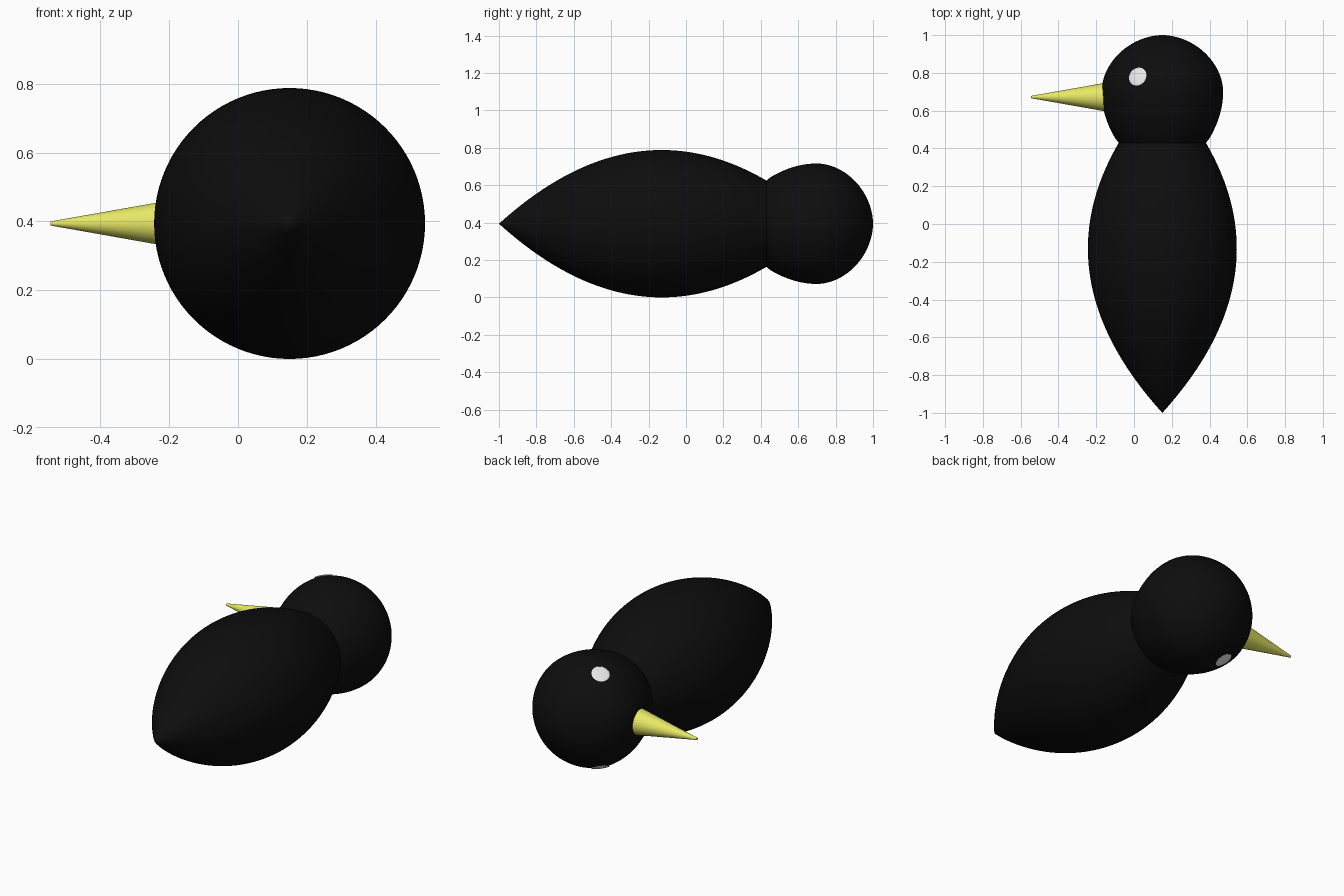
import bpy, bmesh, math
from mathutils import Vector, Matrix

if "Cube" in bpy.data.objects:
    bpy.data.objects.remove(bpy.data.objects["Cube"])

CX, CZ = 0.15, 0.394      # long axis of the bird, running along y


def material(name, rgb):
    m = bpy.data.materials.new(name)
    m.diffuse_color = (*rgb, 1)
    m.use_nodes = True
    m.node_tree.nodes["Principled BSDF"].inputs["Base Color"].default_value = m.diffuse_color
    return m


black = material("black", (0.004, 0.004, 0.004))
yellow = material("yellow", (0.8, 0.8, 0.13))
white = material("white", (0.8, 0.8, 0.8))


def finish(bm, name, mat):
    bmesh.ops.recalc_face_normals(bm, faces=bm.faces)
    mesh = bpy.data.meshes.new(name)
    bm.to_mesh(mesh)
    bm.free()
    mesh.materials.append(mat)
    ob = bpy.data.objects.new(name, mesh)
    bpy.context.collection.objects.link(ob)
    bpy.context.view_layer.objects.active = ob
    ob.select_set(True)
    bpy.ops.object.shade_smooth_by_angle(angle=math.radians(30))
    ob.select_set(False)
    return ob


def lathe(name, profile, mat, steps=96):
    """Spin (y, radius) points round the long axis."""
    bm = bmesh.new()
    verts = [bm.verts.new((CX + r, y, CZ)) for y, r in profile]
    edges = [bm.edges.new(p) for p in zip(verts, verts[1:])]
    bmesh.ops.spin(bm, geom=verts + edges, cent=(CX, 0, CZ), axis=(0, 1, 0),
                   angle=math.tau, steps=steps)
    bmesh.ops.remove_doubles(bm, verts=bm.verts, dist=1e-5)
    return finish(bm, name, mat)


def body_r(y):
    return max(0, 0.394 * (1 - ((y + 0.13) / 0.87) ** 2))


def head_r(y):
    if y < 0.7:
        return 0.322 * (1 - ((0.7 - y) / 0.52) ** 2)
    return 0.322 * max(0, 1 - ((y - 0.7) / 0.3) ** 1.9) ** 0.53


# Body and head as one lathed skin with a crease at the neck
NECK = 0.43
profile = [(-1 + (NECK + 1) * i / 48, body_r(-1 + (NECK + 1) * i / 48)) for i in range(49)]
profile += [(y, head_r(y)) for y in (NECK + (0.7 - NECK) * i / 12 for i in range(1, 13))]
profile += [(y, head_r(y)) for y in (0.7 + 0.3 * math.sin(math.pi / 2 * i / 24) for i in range(1, 24))]
profile.append((1.0, 0))
lathe("body_and_head", profile, black)

# Beak pointing to -x, its base sunk into the head
bm = bmesh.new()
bmesh.ops.create_cone(bm, cap_ends=True, segments=48, radius1=0.083, radius2=0.006, depth=0.435,
                      matrix=Matrix.Translation((-0.3275, 0.672, CZ)) @ Matrix.Rotation(-math.pi / 2, 4, 'Y'))
finish(bm, "beak", yellow)

# Eyes: shallow discs on the upper and lower sides of the head
EYE_X, EYE_Y = 0.02, 0.78
for side, name in ((1, "eye_upper"), (-1, "eye_lower")):
    dx = EYE_X - CX
    r = head_r(EYE_Y)
    dz = math.sqrt(r * r - dx * dx)
    slope = (head_r(EYE_Y + 0.01) - head_r(EYE_Y - 0.01)) / 0.02
    normal = Vector((dx / r, -slope, side * dz / r)).normalized()
    bm = bmesh.new()
    bmesh.ops.create_uvsphere(bm, u_segments=32, v_segments=16, radius=1,
                              matrix=Matrix.Translation((EYE_X, EYE_Y, CZ + side * dz))
                              @ normal.to_track_quat('Z', 'Y').to_matrix().to_4x4()
                              @ Matrix.Diagonal((0.051, 0.051, 0.007, 1)))
    finish(bm, name, white)
